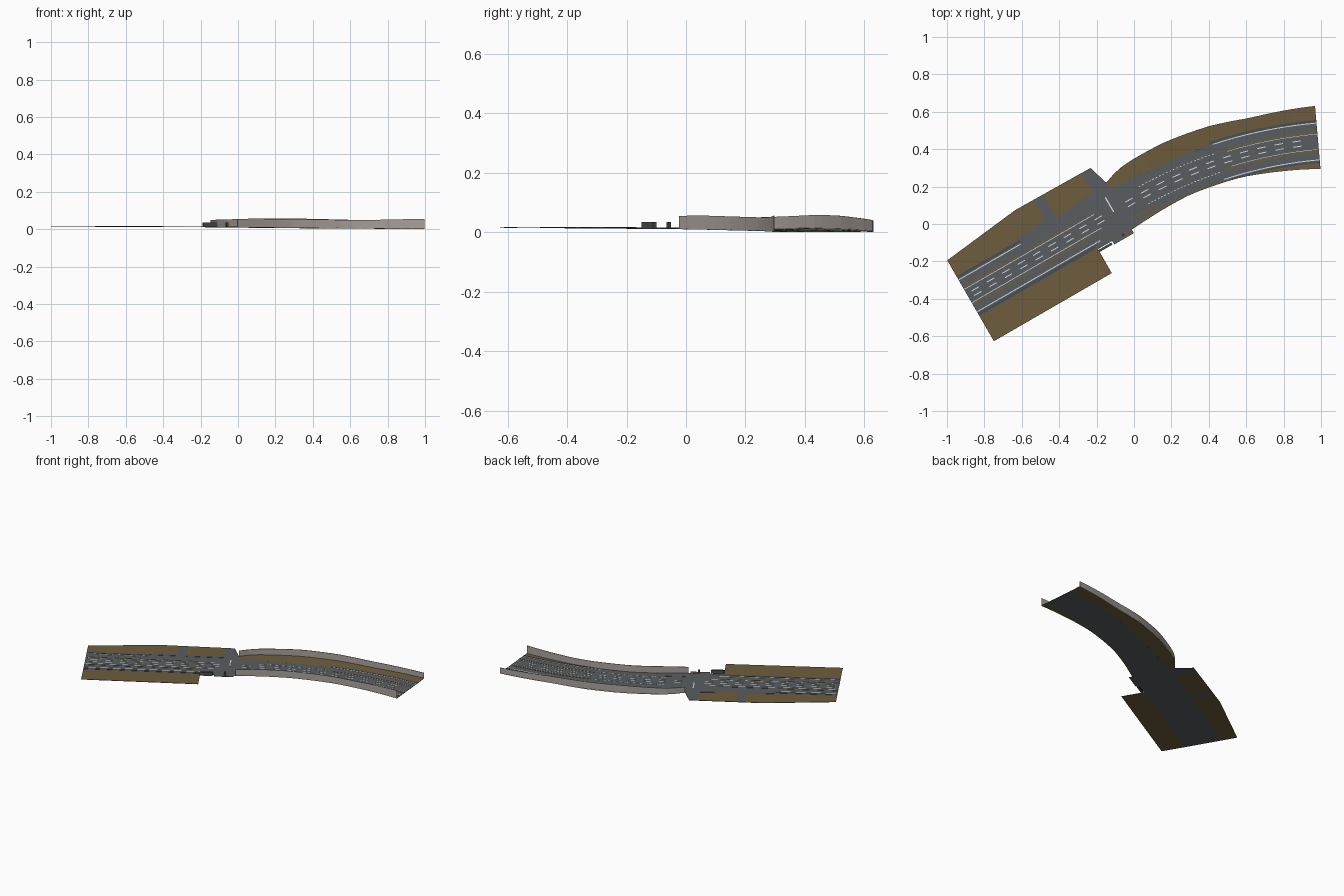
import bpy, bmesh, math

if "Cube" in bpy.data.objects:
    bpy.data.objects.remove(bpy.data.objects["Cube"])

ANG = math.radians(30)      # heading of the straight part
BEND, R, V0 = 0.075, 2.36, 0.11   # bend start, radius, centreline offset
START, END = -0.962, 1.105


def material(name, rgb):
    m = bpy.data.materials.new(name)
    m.diffuse_color = (*rgb, 1)
    m.use_nodes = True
    m.node_tree.nodes["Principled BSDF"].inputs["Base Color"].default_value = m.diffuse_color
    return m


ASPHALT = material("asphalt grey", (0.10, 0.11, 0.12))
EARTH = material("earth brown", (0.155, 0.11, 0.047))
PAVING = material("paving blue grey", (0.062, 0.08, 0.095))
PAINT = material("road paint white", (0.72, 0.74, 0.78))
WALL = material("wall stone", (0.40, 0.365, 0.335))
DARK = material("shelter dark grey", (0.07, 0.075, 0.075))


def lerp(f, s):
    """Constant, or piecewise linear table of (s, value)."""
    if not isinstance(f, (list, tuple)):
        return f
    if s <= f[0][0]:
        return f[0][1]
    for (a, va), (b, vb) in zip(f, f[1:]):
        if s <= b:
            return va + (vb - va) * (s - a) / (b - a)
    return f[-1][1]


def place(s, o, z):
    """Road coordinates (distance along, offset to the left) to world."""
    if s <= BEND:
        u, v = s, V0 + o
    else:
        t = (s - BEND) / R
        u, v = BEND + (R + o) * math.sin(t), V0 - R + (R + o) * math.cos(t)
    c, k = math.cos(ANG), math.sin(ANG)
    return (u * c - v * k, u * k + v * c, z)


GRADE = [(START, 0.0165), (0.0, 0.0125), (0.4, 0.008), (END, 0.003)]


def add_strip(bm, s0, s1, oa, ob, dz=0.0, thick=0.002, rise_a=0.0, rise_b=0.0, top=None):
    n = max(1, round((s1 - s0) / 0.06)) if s1 > BEND or s1 - s0 > 0.3 else 1
    rings = []
    for i in range(n + 1):
        s = s0 + (s1 - s0) * i / n
        a, b, z = lerp(oa, s), lerp(ob, s), lerp(GRADE, s) + dz
        za, zb = z + lerp(rise_a, s), z + lerp(rise_b, s)
        ta, tb = (za, zb) if top is None else (lerp(top, s),) * 2
        pts = [(a, za - thick), (b, zb - thick), (b, tb), (a, ta)]
        rings.append([bm.verts.new(place(s, o, max(h, 0))) for o, h in pts])
    for p, q in zip(rings, rings[1:]):
        for j in range(4):
            k = (j + 1) % 4
            bm.faces.new((p[j], p[k], q[k], q[j]))
    bm.faces.new(rings[0][::-1])
    bm.faces.new(rings[-1])


def make(name, mat, strips):
    """One object from a list of (args, kwargs) strips."""
    bm = bmesh.new()
    for args, kw in strips:
        add_strip(bm, *args, **kw)
    bmesh.ops.recalc_face_normals(bm, faces=bm.faces)
    me = bpy.data.meshes.new(name)
    bm.to_mesh(me)
    bm.free()
    me.materials.append(mat)
    ob = bpy.data.objects.new(name, me)
    bpy.context.collection.objects.link(ob)
    return ob


def st(*args, **kw):
    return args, kw


# outlines of the site, as offsets from the centreline
BACK_L = [(START, 0.221), (-0.512, 0.272), (-0.052, 0.266)]
BACK_R = [(-0.018, 0.155), (0.067, 0.186), (0.167, 0.195), (0.353, 0.203),
          (0.573, 0.199), (0.775, 0.183), (END, 0.192)]
FRONT_R = [(-0.03, -0.13), (0.35, -0.109), (0.65, -0.113), (0.87, -0.13), (END, -0.146)]
EDGE_B = [(0.0, 0.115), (0.2, 0.10), (0.5, 0.10), (0.6, 0.112)]
EDGE_F = [(-0.03, -0.12), (0.1, -0.105), (0.5, -0.1), (0.6, -0.108)]

# carriageway
make("main_road", ASPHALT, [st(START, 0.0, -0.12, 0.12), st(0.0, END, EDGE_F, EDGE_B)])

# junction, side streets and lay-by
make("junction_and_side_streets", ASPHALT, [
    st(-0.146, -0.025, -0.152, -0.12),
    st(-0.24, -0.146, -0.13, -0.12),
    st(-0.11, -0.052, 0.12, [(-0.11, 0.266), (-0.052, 0.266)]),
    st(-0.052, -0.018, 0.12, [(-0.052, 0.266), (-0.018, 0.155)]),
    st(-0.40, -0.345, 0.12, BACK_L),
    st(-0.57, -0.40, 0.12, [(-0.57, 0.135), (-0.54, 0.15), (-0.40, 0.15)], dz=0.0015),
    st(-0.345, -0.11, 0.12, [(-0.345, 0.125), (-0.11, 0.148)], dz=0.0015)])

# earth verges
make("back_verge", EARTH, [
    st(START, -0.512, 0.12, BACK_L),
    st(-0.512, -0.40, 0.12, BACK_L),
    st(-0.345, -0.11, 0.12, BACK_L),
    st(-0.018, END, EDGE_B, BACK_R, rise_b=[(0, 0.0), (0.35, 0.006), (0.7, 0.005), (END, 0.002)])])
make("front_verge", EARTH, [
    st(START, -0.234, -0.278, -0.12, rise_a=0.001),
    st(-0.025, END, FRONT_R, EDGE_F),
    st(-0.065, -0.03, -0.148, -0.128, dz=0.0015)])

# raised pavements along the outer lanes
make("pavements", PAVING, [
    st(START, -0.57, 0.108, 0.122, dz=0.0015),
    st(START, -0.24, -0.122, -0.104, dz=0.0015),
    st(0.55, END, 0.104, 0.117, dz=0.0015),
    st(0.6, END, -0.113, -0.104, dz=0.0015)])

# earth strips dividing local lanes from the main road
make("lane_dividers", EARTH, [
    st(START, -0.62, 0.05, 0.06, dz=0.0015),
    st(-0.56, -0.30, 0.05, 0.058, dz=0.0015),
    st(START, -0.60, -0.06, -0.05, dz=0.0015),
    st(-0.54, -0.26, -0.06, -0.048, dz=0.0015),
    st(0.0, 0.16, -0.085, -0.072, dz=0.0015),
    st(0.58, END, 0.046, 0.056, dz=0.0015),
    st(0.58, END, -0.056, -0.046, dz=0.0015)])

# painted lines: solid edges and dashes
lines = []
W = 0.0025
for o in (0.1, -0.097):
    lines.append(st(START, -0.58 if o > 0 else -0.2, o - W, o + W, dz=0.0012))
    lines.append(st(0.56, END, o - W, o + W, dz=0.0012))
for o in (0.041, -0.041):
    lines.append(st(START, -0.16, o - W * 0.7, o + W * 0.7, dz=0.0012))
    lines.append(st(0.62, END, o - W * 0.5, o + W * 0.5, dz=0.0012))
for o in (-0.014, 0.014):
    s = START + 0.03
    while s < END - 0.05:
        if not -0.17 < s < -0.06:
            lines.append(st(s, s + 0.045, o - W, o + W, dz=0.0012))
        s += 0.095
for o in (-0.055, 0.05):            # short dotted merge lines
    for i in range(22):
        s = 0.12 + i * 0.02
        lines.append(st(s, s + 0.01, o - W * 0.8, o + W * 0.8, dz=0.0012))
lines.append(st(-0.065, -0.058, 0.0, 0.09, dz=0.0012))    # stop line
make("road_markings", PAINT, lines)

# retaining walls on both sides of the bend
make("back_wall", WALL, [st(-0.018, END, [(s, o - 0.003) for s, o in BACK_R], BACK_R,
     top=[(0, 0.05), (0.2, 0.055), (0.35, 0.059), (0.55, 0.056), (0.775, 0.05), (END, 0.04)])])
make("front_wall", WALL, [st(-0.015, END, FRONT_R, [(s, o + 0.003) for s, o in FRONT_R],
     top=[(0, 0.055), (0.1, 0.057), (0.35, 0.053), (0.775, 0.049), (END, 0.056)])])

# low shelter wall and post beside the junction
make("shelter_wall", DARK, [st(-0.235, -0.155, -0.148, -0.135, top=0.035)])
make("post", DARK, [st(-0.085, -0.073, -0.136, -0.126, top=0.035)])
